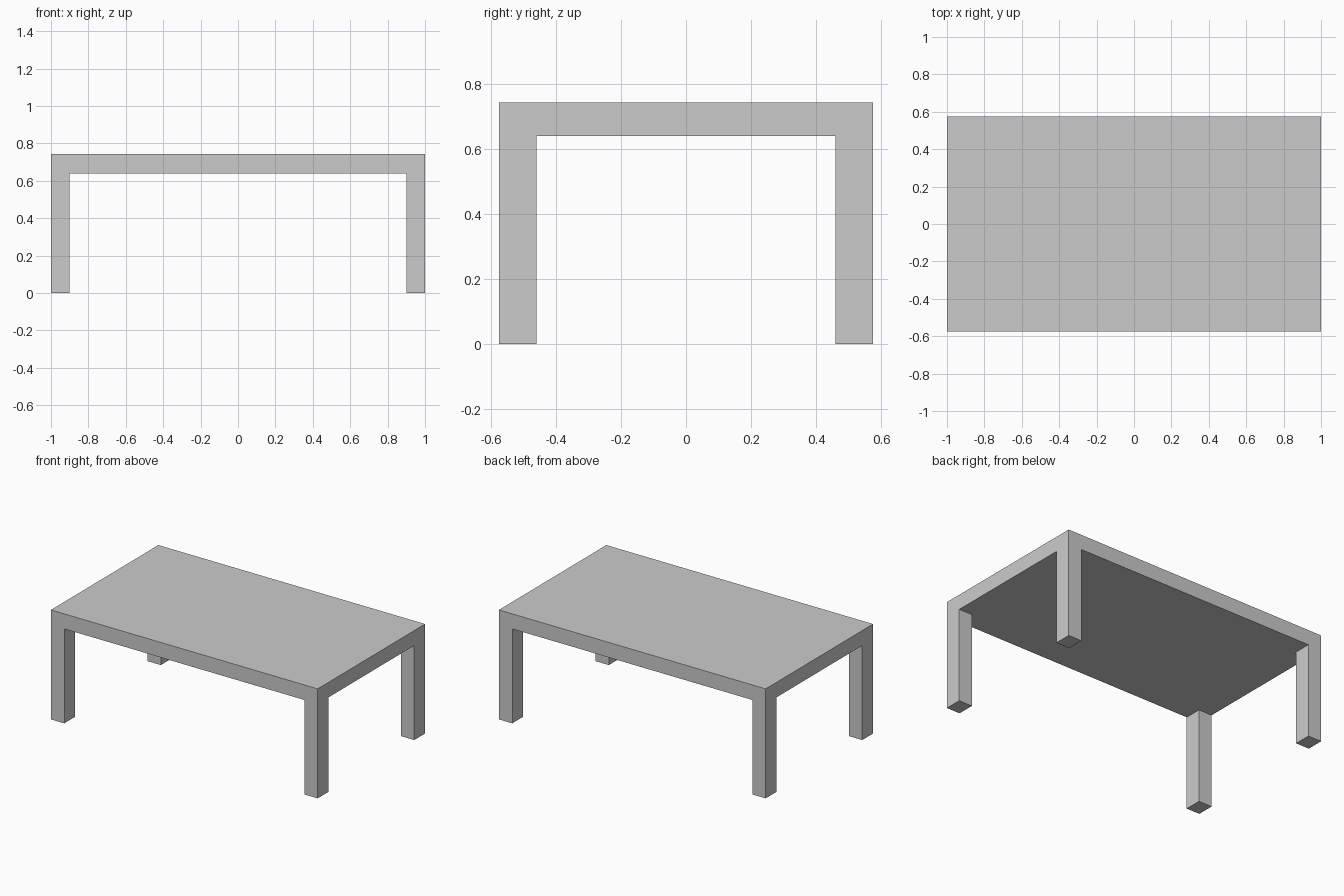
import bpy
import bmesh

if "Cube" in bpy.data.objects:
    bpy.data.objects.remove(bpy.data.objects["Cube"])

HALF_X, HALF_Y = 1.0, 0.575
LEG_X, LEG_Y = 0.10, 0.116
UNDERSIDE, TOP = 0.64, 0.742

xs = (-HALF_X, -HALF_X + LEG_X, HALF_X - LEG_X, HALF_X)
ys = (-HALF_Y, -HALF_Y + LEG_Y, HALF_Y - LEG_Y, HALF_Y)


def extrude_to(bm, faces, z):
    """Extrude faces straight to height z, leaving no inner faces."""
    geom = bmesh.ops.extrude_face_region(bm, geom=faces)["geom"]
    for v in geom:
        if isinstance(v, bmesh.types.BMVert):
            v.co.z = z


bm = bmesh.new()

# Underside: 3 x 3 cells, the corner cells are the leg footprints
grid = [[bm.verts.new((x, y, UNDERSIDE)) for y in ys] for x in xs]
cells = {}
for i in range(3):
    for j in range(3):
        cells[i, j] = bm.faces.new((grid[i][j], grid[i + 1][j],
                                    grid[i + 1][j + 1], grid[i][j + 1]))

# Tabletop slab: keep the underside cells and add the thickness
top_cells = bmesh.ops.duplicate(bm, geom=list(bm.faces))
top_faces = [f for f in top_cells["geom"] if isinstance(f, bmesh.types.BMFace)]
extrude_to(bm, top_faces, TOP)
bmesh.ops.remove_doubles(bm, verts=bm.verts, dist=1e-5)

# Legs: pull the four corner cells down to the floor
corners = [f for f in bm.faces
           if all(abs(v.co.z - UNDERSIDE) < 1e-5 for v in f.verts)
           and abs(f.calc_center_median().x) > HALF_X - LEG_X
           and abs(f.calc_center_median().y) > HALF_Y - LEG_Y]
extrude_to(bm, corners, 0.0)

bmesh.ops.recalc_face_normals(bm, faces=bm.faces)
mesh = bpy.data.meshes.new("table")
bm.to_mesh(mesh)
bm.free()
table = bpy.data.objects.new("table", mesh)
bpy.context.collection.objects.link(table)
